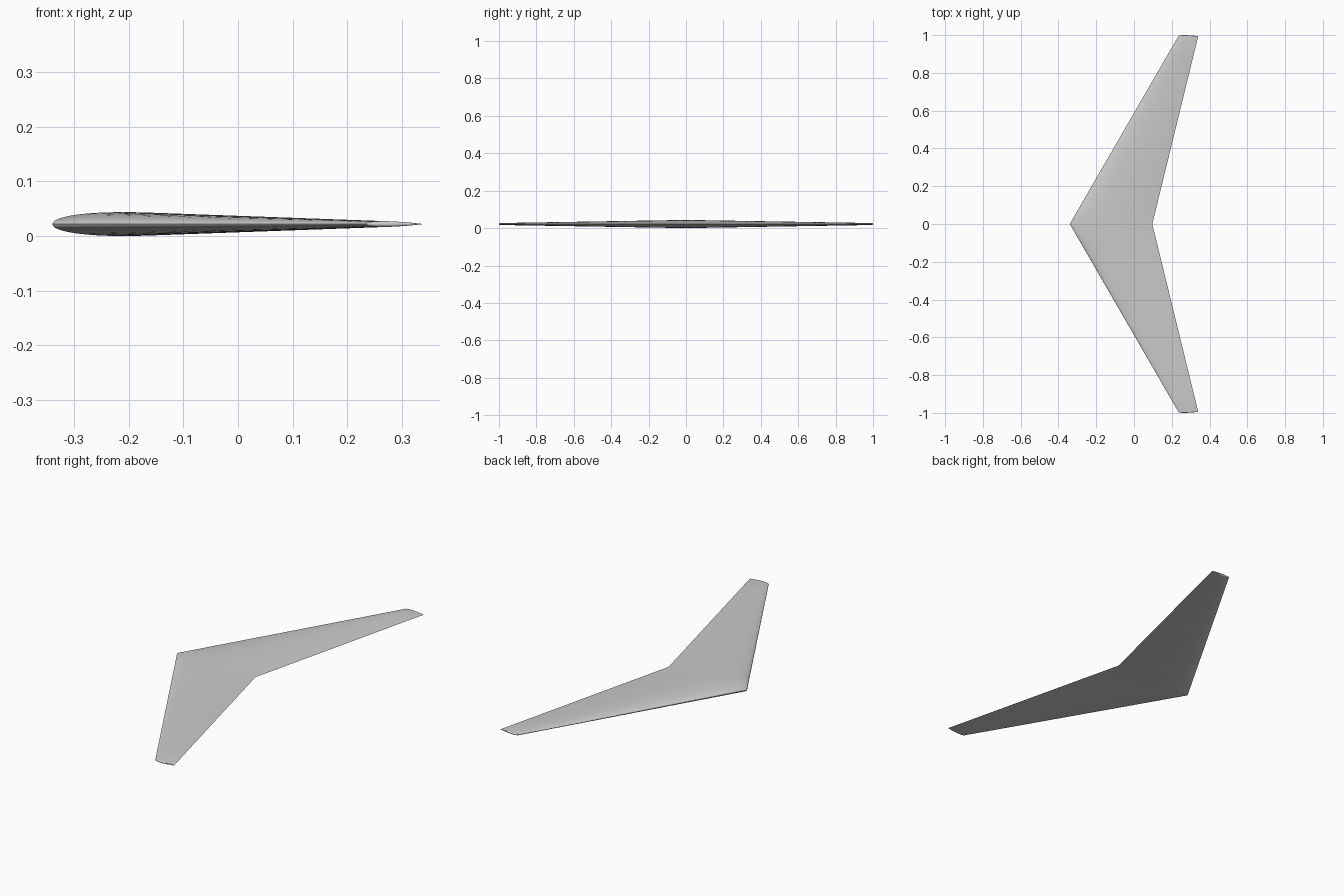
import bpy, bmesh
from math import sin, cos, pi, sqrt

cube = bpy.data.objects.get("Cube")
if cube:
    bpy.data.objects.remove(cube, do_unlink=True)

# Plan dimensions
ROOT_LE, ROOT_CHORD = -0.34, 0.437
TIP_LE, TIP_CHORD = 0.235, 0.105
TIP_Y, MID_Z, THICKNESS = 0.9945, 0.0219, 0.10
CHORD_STEPS, SPAN_STEPS, CAP_STEPS = 28, 10, 6

grey = bpy.data.materials.new("light_grey")
grey.use_nodes = True
grey.diffuse_color = (0.6, 0.6, 0.6, 1)
grey.node_tree.nodes["Principled BSDF"].inputs["Base Color"].default_value = (0.6, 0.6, 0.6, 1)


def half_thickness(c):
    """Symmetric aerofoil with a closed trailing edge."""
    return 5 * THICKNESS * (0.2969 * sqrt(c) - 0.126 * c - 0.3516 * c**2
                            + 0.2843 * c**3 - 0.1036 * c**4)


def ring(bm, span, cap_angle=0.0):
    """One aerofoil loop; cap_angle swings it outwards to round the tip."""
    le = ROOT_LE + (TIP_LE - ROOT_LE) * span
    chord = ROOT_CHORD + (TIP_CHORD - ROOT_CHORD) * span
    verts = []
    for i in range(2 * CHORD_STEPS):
        angle = pi * i / CHORD_STEPS
        c = (1 + cos(angle)) / 2
        h = max(half_thickness(c), 0) * chord
        side = 1 if i <= CHORD_STEPS else -1
        verts.append(bm.verts.new((le + c * chord,
                                   TIP_Y * span + h * sin(cap_angle),
                                   MID_Z + side * h * cos(cap_angle))))
    return verts


# Half wing: tapered panel, then the rounded tip cap
bm = bmesh.new()
rings = [ring(bm, s / SPAN_STEPS) for s in range(SPAN_STEPS + 1)]
rings += [ring(bm, 1, pi / 2 * s / CAP_STEPS) for s in range(1, CAP_STEPS + 1)]
for a, b in zip(rings, rings[1:]):
    for i in range(len(a)):
        j = (i + 1) % len(a)
        bm.faces.new((a[i], a[j], b[j], b[i]))
bmesh.ops.remove_doubles(bm, verts=bm.verts, dist=0.000005)
bmesh.ops.recalc_face_normals(bm, faces=bm.faces)
# The upper skin decides which way is outwards
top = max(bm.faces, key=lambda f: f.calc_center_median().z)
if top.normal.z < 0:
    bmesh.ops.reverse_faces(bm, faces=bm.faces)

mesh = bpy.data.meshes.new("swept_wing")
bm.to_mesh(mesh)
bm.free()
mesh.materials.append(grey)
wing = bpy.data.objects.new("swept_wing", mesh)
bpy.context.collection.objects.link(wing)

# Other half
mirror = wing.modifiers.new("mirror", 'MIRROR')
mirror.use_axis = (False, True, False)
mirror.merge_threshold = 0.00001

bpy.context.view_layer.objects.active = wing
wing.select_set(True)
bpy.ops.object.modifier_apply(modifier="mirror")
bpy.ops.object.shade_smooth_by_angle(angle=pi / 6)
